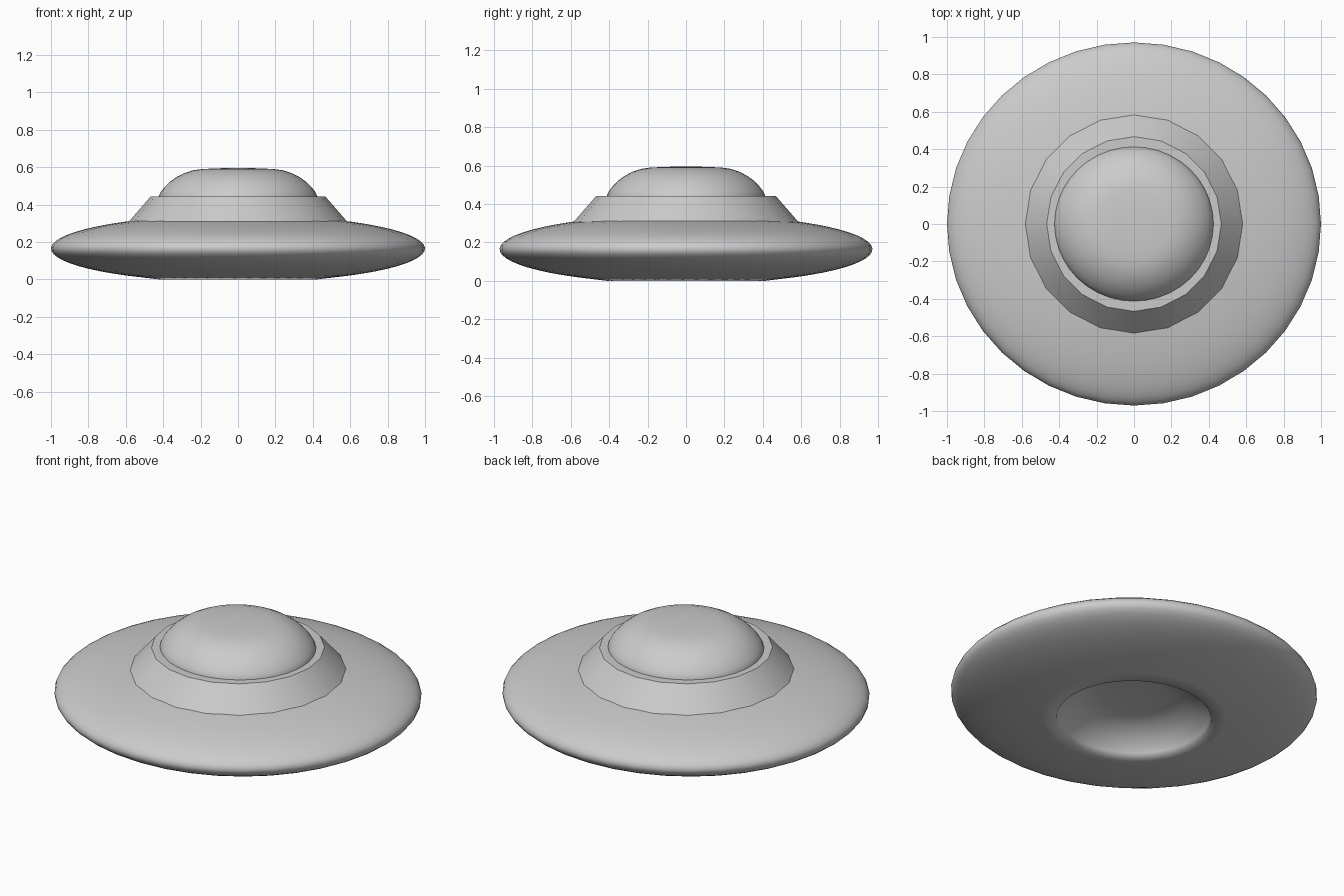
import bpy, bmesh, math

if "Cube" in bpy.data.objects:
    bpy.data.objects.remove(bpy.data.objects["Cube"])

Y_SCALE = 0.971  # hull and dome are slightly narrower front to back


def lathe(name, profile, sides, y_scale=1.0, angle=40):
    """Revolve (radius, z) points around z; radius 0 closes to a pole."""
    bm = bmesh.new()
    rings = []
    for r, z in profile:
        if r == 0:
            rings.append([bm.verts.new((0, 0, z))] * sides)
        else:
            steps = [2 * math.pi * i / sides for i in range(sides)]
            rings.append([bm.verts.new((r * math.cos(a), r * math.sin(a) * y_scale, z)) for a in steps])
    for low, high in zip(rings, rings[1:]):
        for i in range(sides):
            j = (i + 1) % sides
            bm.faces.new(list(dict.fromkeys((low[i], low[j], high[j], high[i]))))
    bmesh.ops.recalc_face_normals(bm, faces=bm.faces)
    mesh = bpy.data.meshes.new(name)
    bm.to_mesh(mesh)
    bm.free()
    obj = bpy.data.objects.new(name, mesh)
    bpy.context.collection.objects.link(obj)
    bpy.context.view_layer.objects.active = obj
    bpy.ops.object.select_all(action='DESELECT')
    obj.select_set(True)
    bpy.ops.object.shade_smooth_by_angle(angle=math.radians(angle))
    return obj


# Rounded dome shape, height above its base; also used for the recess below
dome = [(0.425, 0.0), (0.413, 0.025), (0.393, 0.05), (0.365, 0.078), (0.33, 0.103),
        (0.285, 0.126), (0.24, 0.14), (0.19, 0.147), (0.1, 0.151), (0, 0.152)]

# Saucer hull: recessed underside, elliptical rim, top running in under the collar
recess = [(r, z) for r, z in reversed(dome[1:])]
start = math.acos(0.42)
rim = []
for i in range(29):
    t = -start + (start + math.pi / 2) * i / 28
    rim.append((math.cos(t) if i < 28 else 0, 0.165 + 0.18 * math.sin(t)))
rim[0] = (0.425, 0.0)
lathe("saucer_hull", recess + rim, 40, Y_SCALE, angle=80)

# Faceted sloping collar with a flat ledge on top
lathe("collar", [(0.587, 0.305), (0.467, 0.443), (0, 0.443)], 20, angle=30)

# Cabin dome
lathe("cabin_dome", [(0.425, 0.43)] + [(r, z + 0.443) for r, z in dome], 40, Y_SCALE)
